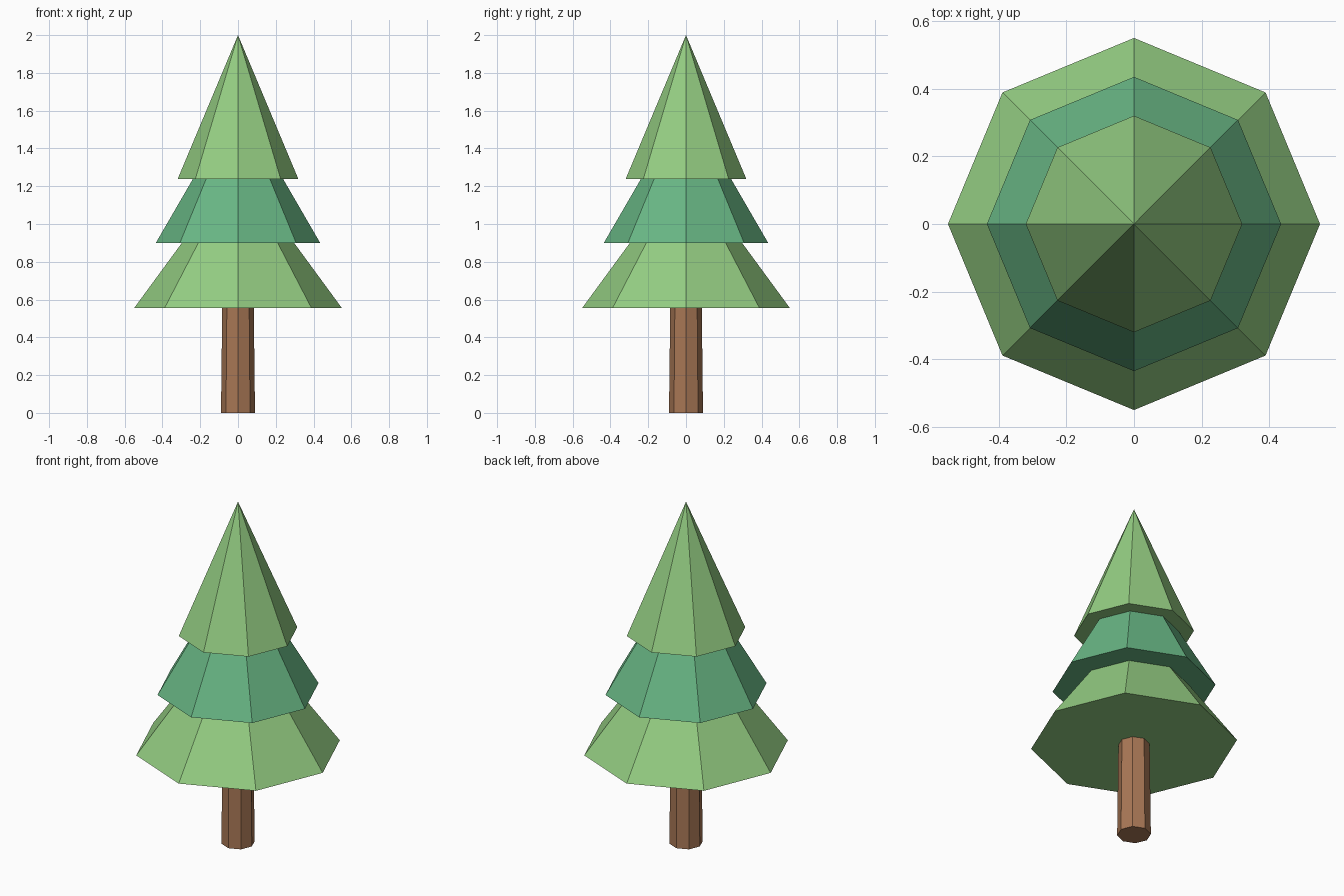
import bpy

if "Cube" in bpy.data.objects:
    bpy.data.objects.remove(bpy.data.objects["Cube"])


def material(name, rgb):
    """Flat colour from 0-255 sRGB values."""
    mat = bpy.data.materials.new(name)
    lin = [((c / 255 + 0.055) / 1.055) ** 2.4 for c in rgb]
    mat.diffuse_color = (*lin, 1.0)
    mat.use_nodes = True
    mat.node_tree.nodes["Principled BSDF"].inputs["Base Color"].default_value = mat.diffuse_color
    return mat


def eight_sided(name, r_bottom, r_top, z_bottom, z_top, mat):
    """Flat-faced eight-sided cone or tapered post, corners on the axes."""
    bpy.ops.mesh.primitive_cone_add(
        vertices=8, radius1=r_bottom, radius2=r_top, depth=z_top - z_bottom,
        location=(0, 0, (z_bottom + z_top) / 2))
    obj = bpy.context.object
    obj.name = name
    obj.data.materials.append(mat)
    return obj


light_green = material("light green needles", (148, 205, 130))
blue_green = material("blue green needles", (104, 182, 132))
bark = material("brown bark", (168, 119, 85))

# Trunk, tapering slightly and ending just inside the lowest tier
eight_sided("trunk", 0.09, 0.083, 0.0, 0.60, bark)

# Foliage: three overlapping cones
tiers = [
    ("lower_foliage", 0.55, 0.555, 1.305, light_green),
    ("middle_foliage", 0.435, 0.90, 1.65, blue_green),
    ("upper_foliage", 0.32, 1.237, 2.0, light_green),
]
for name, radius, base, tip, mat in tiers:
    eight_sided(name, radius, 0.0, base, tip, mat)
